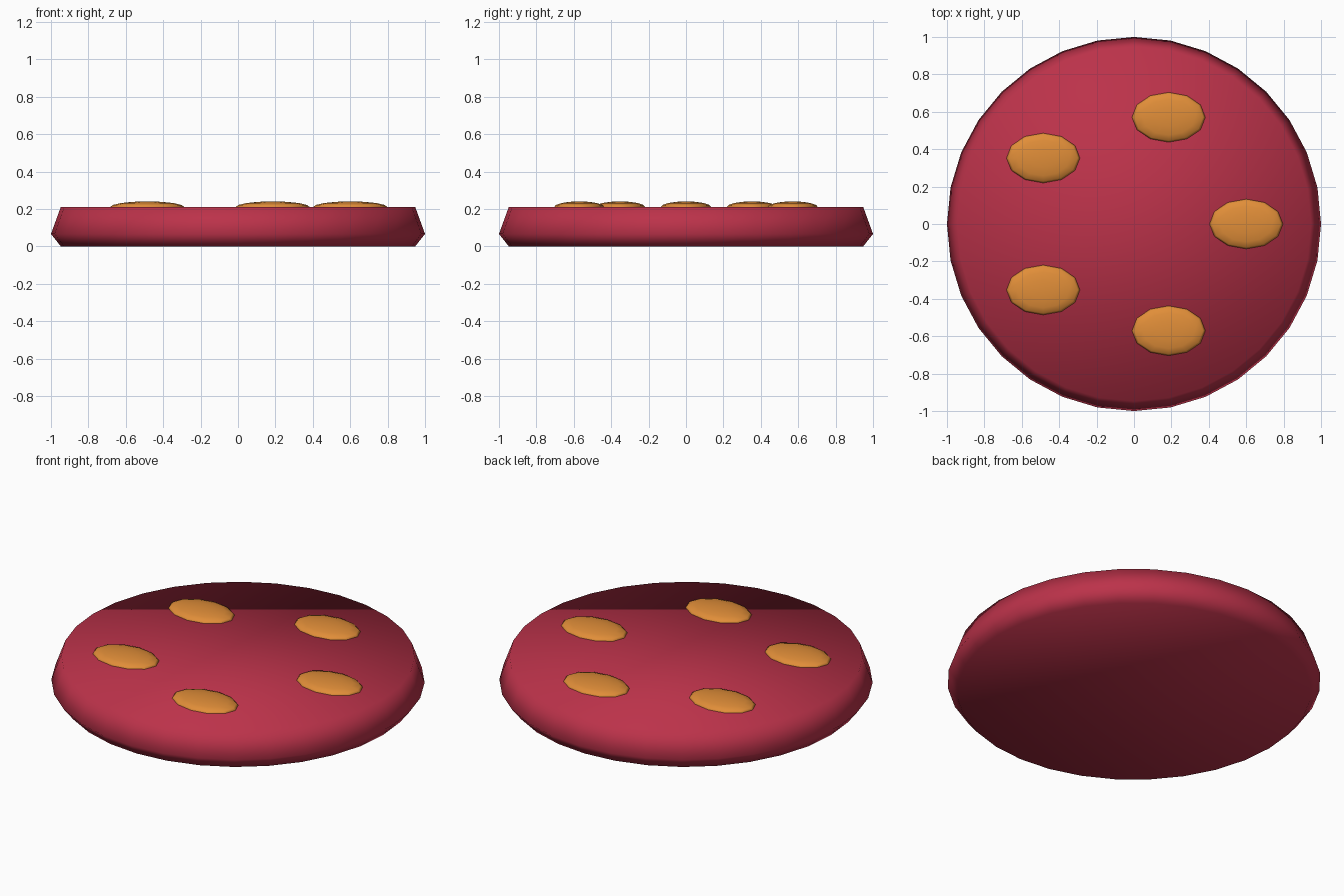
import bpy, bmesh, math
from mathutils import Matrix

if "Cube" in bpy.data.objects:
    bpy.data.objects.remove(bpy.data.objects["Cube"])


def material(name, rgb):
    m = bpy.data.materials.new(name)
    m.diffuse_color = (*rgb, 1)
    m.use_nodes = True
    m.node_tree.nodes["Principled BSDF"].inputs["Base Color"].default_value = m.diffuse_color
    return m


def add_object(name, bm, mat):
    bmesh.ops.recalc_face_normals(bm, faces=bm.faces[:])
    for f in bm.faces:
        f.smooth = True
    me = bpy.data.meshes.new(name)
    bm.to_mesh(me)
    bm.free()
    me.materials.append(mat)
    ob = bpy.data.objects.new(name, me)
    bpy.context.collection.objects.link(ob)
    return ob


red = material("red", (0.50, 0.032, 0.068))
orange = material("orange", (0.75, 0.27, 0.04))

# Disc body: lathed profile (radius, height), 32 sides, capped top and bottom
SIDES = 32
bm = bmesh.new()
rings = []
for r, z in [(0.947, 0.0), (1.0, 0.067), (0.947, 0.212)]:
    rings.append([bm.verts.new((r * math.cos(2 * math.pi * i / SIDES),
                                r * math.sin(2 * math.pi * i / SIDES), z))
                  for i in range(SIDES)])
for low, high in zip(rings, rings[1:]):
    for i in range(SIDES):
        j = (i + 1) % SIDES
        bm.faces.new((low[i], low[j], high[j], high[i]))
bm.faces.new(rings[0][::-1])
bm.faces.new(rings[-1])
add_object("disc_body", bm, red)

# Five flattened oval spots, evenly spaced on a circle, all aligned with x
for k in range(5):
    a = 2 * math.pi * k / 5
    bm = bmesh.new()
    bmesh.ops.create_uvsphere(bm, u_segments=12, v_segments=8, radius=1)
    bm.transform(Matrix.Diagonal((0.199, 0.135, 0.031, 1)))
    spot = add_object(f"spot_{k + 1}", bm, orange)
    spot.location = (0.6 * math.cos(a), 0.6 * math.sin(a), 0.21)
